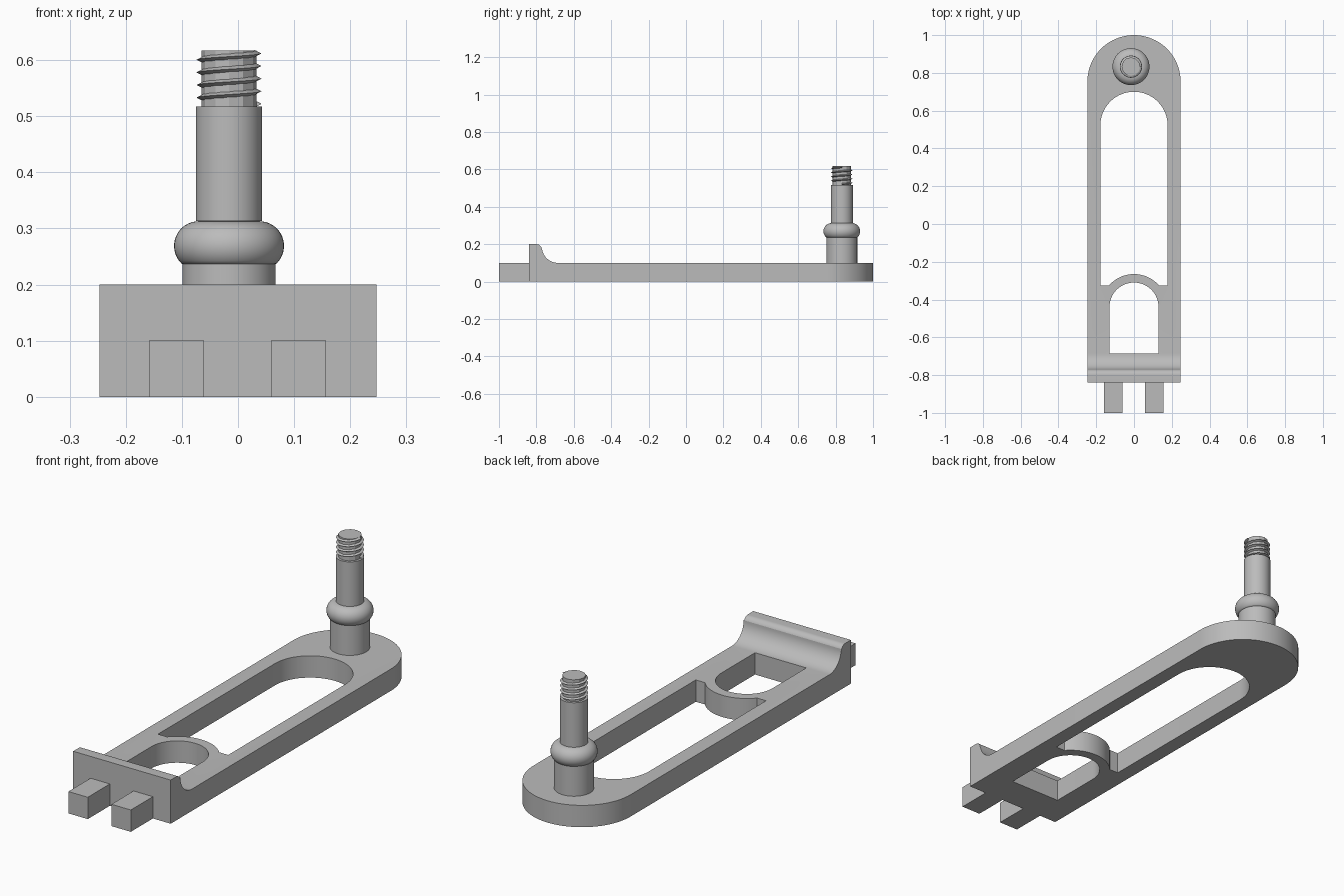
import bpy, bmesh
from math import sin, cos, pi, radians

cube = bpy.data.objects.get("Cube")
if cube:
    bpy.data.objects.remove(cube, do_unlink=True)

grey = bpy.data.materials.new("plain grey")
grey.use_nodes = True
COLOUR = (0.5, 0.5, 0.5, 1)
grey.diffuse_color = COLOUR
grey.node_tree.nodes["Principled BSDF"].inputs["Base Color"].default_value = COLOUR

POST_X, POST_Y = -0.016, 0.833
HALF = 0.247          # half width of the plate
LIP_END = -0.685      # where the lip runs out into the plate


def arc(cx, cy, r, start, end, steps=24):
    angles = [radians(start + (end - start) * i / steps) for i in range(steps + 1)]
    return [(cx + r * cos(a), cy + r * sin(a)) for a in angles]


def finish(obj, smooth=30):
    obj.data.materials.clear()
    obj.data.materials.append(grey)
    bpy.ops.object.select_all(action="DESELECT")
    obj.select_set(True)
    bpy.context.view_layer.objects.active = obj
    bpy.ops.object.shade_smooth_by_angle(angle=radians(smooth))
    return obj


def from_bmesh(name, bm):
    bmesh.ops.recalc_face_normals(bm, faces=bm.faces)
    mesh = bpy.data.meshes.new(name)
    bm.to_mesh(mesh)
    bm.free()
    obj = bpy.data.objects.new(name, mesh)
    bpy.context.collection.objects.link(obj)
    return obj


def prism(name, points, shift):
    """Close a flat 3D outline and extrude it along shift."""
    bm = bmesh.new()
    face = bm.faces.new([bm.verts.new(p) for p in points])
    new = bmesh.ops.extrude_face_region(bm, geom=[face])["geom"]
    bmesh.ops.translate(bm, vec=shift, verts=[v for v in new if isinstance(v, bmesh.types.BMVert)])
    return from_bmesh(name, bm)


def modify(obj, tool, operation):
    mod = obj.modifiers.new(operation.lower(), "BOOLEAN")
    mod.object, mod.operation, mod.solver = tool, operation, "EXACT"
    bpy.context.view_layer.objects.active = obj
    bpy.ops.object.modifier_apply(modifier=mod.name)
    bpy.data.objects.remove(tool, do_unlink=True)


def flat(points, z):
    return [(x, y, z) for x, y in points]


# Plate with a round back end
outline = [(-HALF, -0.76), (HALF, -0.76)] + arc(0, 1 - HALF, HALF, 0, 180, 40)
plate = prism("base_plate", flat(outline, 0), (0, 0, 0.1))

# Long slot, its front edge bulging around the small arch
slot = arc(0, 0.522, 0.178, 0, 180, 32) + [(-0.178, -0.325)]
slot += arc(0, -0.44, 0.175, 139, 41) + [(0.178, -0.325)]
modify(plate, prism("slot_cutter", flat(slot, -0.1), (0, 0, 0.3)), "DIFFERENCE")

# Small arched opening
arch = arc(0, -0.44, 0.13, 0, 180, 32) + [(-0.13, -0.72), (0.13, -0.72)]
modify(plate, prism("arch_cutter", flat(arch, -0.1), (0, 0, 0.3)), "DIFFERENCE")

# Raised lip: rounded top, hollow fillet down to the plate
lip = [(LIP_END, 0), (-0.84, 0), (-0.84, 0.2)]
lip += arc(-0.8, 0.17, 0.03, 90, 0, 10) + arc(LIP_END, 0.185, 0.085, 180, 270, 14)
modify(plate, prism("lip", [(-HALF, y, z) for y, z in lip], (2 * HALF, 0, 0)), "UNION")

# Merge the coplanar pieces left by the cuts
bm = bmesh.new()
bm.from_mesh(plate.data)
bmesh.ops.remove_doubles(bm, verts=bm.verts, dist=0.0001)
bmesh.ops.dissolve_limit(bm, angle_limit=radians(0.5), verts=bm.verts, edges=bm.edges)
bm.to_mesh(plate.data)
bm.free()
finish(plate)

# Two square prongs at the front
for side, x in (("right", -0.11), ("left", 0.108)):
    bpy.ops.mesh.primitive_cube_add(size=1, location=(x, -0.92, 0.05))
    prong = bpy.context.object
    prong.name = side + "_prong"
    prong.scale = (0.098, 0.16, 0.1)
    finish(prong)


def lathe(name, profile, sides):
    bm = bmesh.new()
    rings = []
    for r, z in profile:
        rings.append([bm.verts.new((POST_X + r * cos(2 * pi * i / sides),
                                    POST_Y + r * sin(2 * pi * i / sides), z))
                      for i in range(sides)])
    for low, high in zip(rings, rings[1:]):
        for i in range(sides):
            j = (i + 1) % sides
            bm.faces.new((low[i], low[j], high[j], high[i]))
    bm.faces.new(rings[0])
    bm.faces.new(rings[-1])
    return from_bmesh(name, bm)


# Post: foot, rounded collar and shaft
collar = arc(0.054, 0.269, 0.044, -46, 90, 16)
post = [(0.083, 0.09), (0.083, 0.237)] + collar + [(0.059, 0.313), (0.059, 0.517)]
finish(lathe("post", post, 48), 40)
finish(lathe("thread_core", [(0.049, 0.51), (0.049, 0.617)], 12), 20)

# Screw thread: a small triangle swept up a helix
TURNS, STEPS, PITCH = 4, 24, 0.0225
bm = bmesh.new()
sections = []
for i in range(TURNS * STEPS + 1):
    a = 2 * pi * i / STEPS
    z = 0.522 + PITCH * i / STEPS
    sections.append([bm.verts.new((POST_X + r * cos(a), POST_Y + r * sin(a), z + dz))
                     for r, dz in ((0.046, -0.006), (0.058, 0), (0.046, 0.006))])
for one, two in zip(sections, sections[1:]):
    for k in range(3):
        m = (k + 1) % 3
        bm.faces.new((one[k], one[m], two[m], two[k]))
bm.faces.new(sections[0])
bm.faces.new(sections[-1])
finish(from_bmesh("screw_thread", bm))
